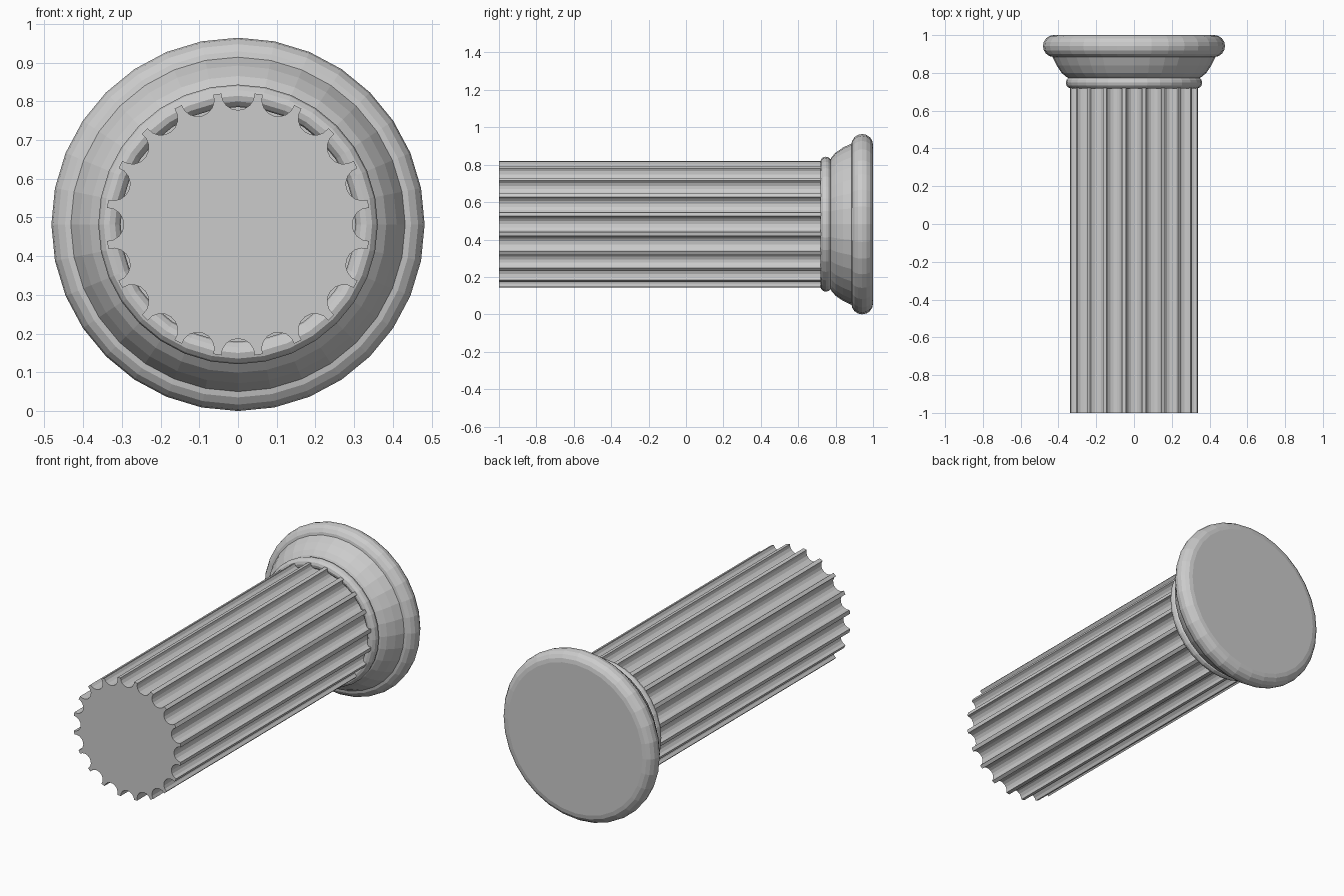
import bpy, bmesh
from math import sin, cos, pi, radians

if "Cube" in bpy.data.objects:
    bpy.data.objects.remove(bpy.data.objects["Cube"])

CZ = 0.482      # height of the column axis, which runs along y
SIDES = 32
FLUTES = 20


def finish(bm, name):
    bmesh.ops.recalc_face_normals(bm, faces=bm.faces)
    mesh = bpy.data.meshes.new(name)
    bm.to_mesh(mesh)
    bm.free()
    obj = bpy.data.objects.new(name, mesh)
    bpy.context.collection.objects.link(obj)
    return obj


def turned(name, profile, closed=False):
    """Turn (y, radius) points around the column axis."""
    bm = bmesh.new()
    rings = [[bm.verts.new((r * sin(2 * pi * i / SIDES), y, CZ + r * cos(2 * pi * i / SIDES)))
              for i in range(SIDES)] for y, r in profile]
    pairs = list(zip(rings, rings[1:]))
    if closed:
        pairs.append((rings[-1], rings[0]))
    else:
        bm.faces.new(rings[0])
        bm.faces.new(rings[-1])
    for a, b in pairs:
        for i in range(SIDES):
            j = (i + 1) % SIDES
            bm.faces.new((a[i], a[j], b[j], b[i]))
    return finish(bm, name)


def arc(y, r, radius_y, radius_r, start, end, n):
    angles = [radians(start + (end - start) * i / n) for i in range(n + 1)]
    return [(y - radius_y * cos(a), r + radius_r * sin(a)) for a in angles]


# fluted shaft: ring of half-round grooves with narrow flat ridges
bm = bmesh.new()
outline = []
for k in range(FLUTES):
    t = 2 * pi * k / FLUTES
    for s in range(9):
        a = pi * s / 8
        u, v = -0.043 * cos(a), 0.338 - 0.043 * sin(a)
        outline.append((u * cos(t) + v * sin(t), v * cos(t) - u * sin(t)))
front = bm.faces.new([bm.verts.new((x, -1, CZ + z)) for x, z in outline])
ext = bmesh.ops.extrude_face_region(bm, geom=[front], use_keep_orig=True)
moved = [g for g in ext["geom"] if isinstance(g, bmesh.types.BMVert)]
bmesh.ops.translate(bm, verts=moved, vec=(0, 1.8, 0))
finish(bm, "fluted_shaft")

# rounded neck ring where the flutes end
turned("neck_ring", arc(0.748, 0.332, 0.03, 0.029, 0, 330, 11), closed=True)

# flared bell of the capital
turned("capital_bell", [(0.772, 0.345), (0.78, 0.36), (0.80, 0.383),
                        (0.84, 0.41), (0.89, 0.434), (0.93, 0.434)])

# thick rounded rim closed by a flat end disc
turned("capital_rim", arc(0.942, 0.425, 0.058, 0.057, 0, 180, 8))
